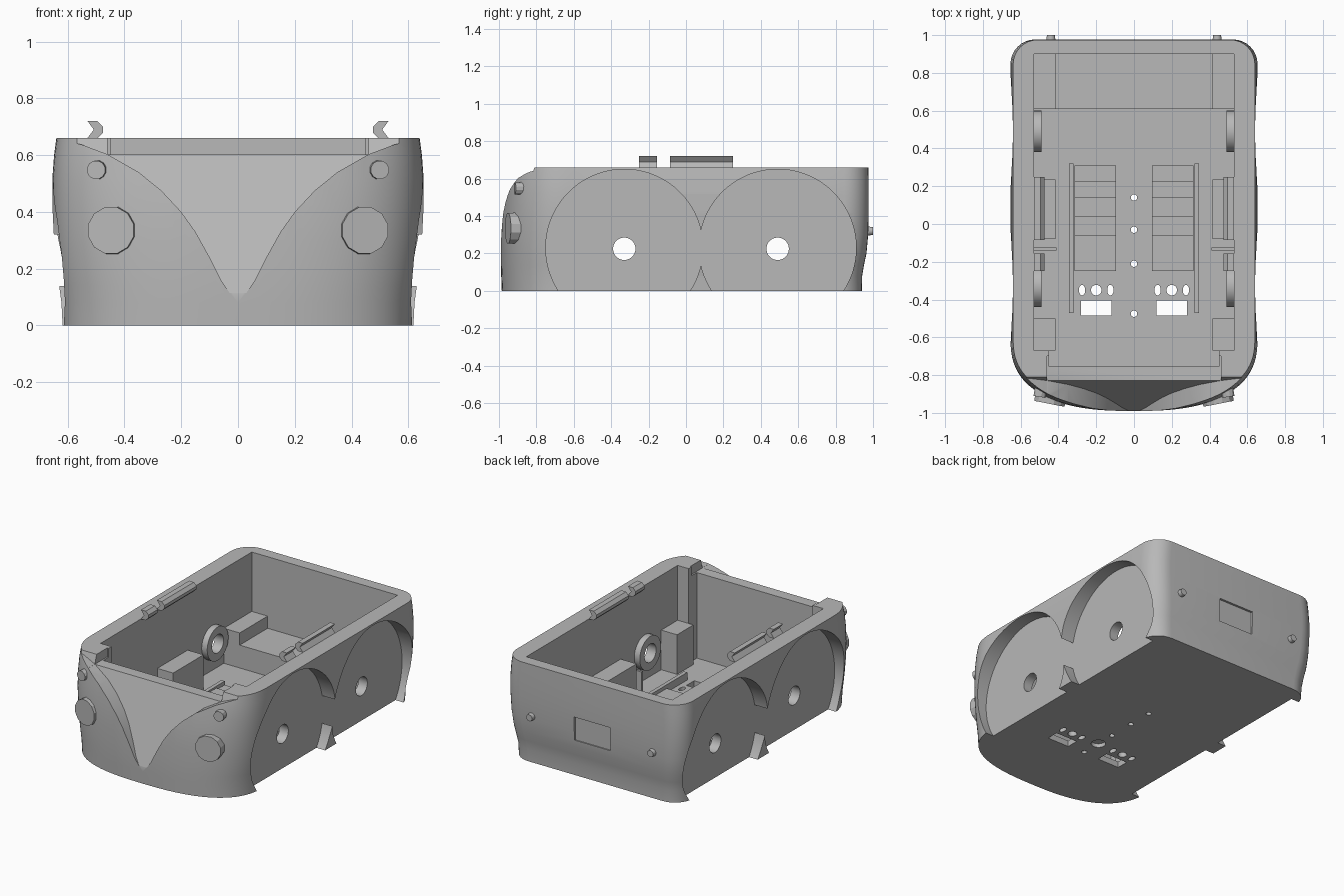
import bpy, bmesh, math
from mathutils import Vector

if "Cube" in bpy.data.objects:
    bpy.data.objects.remove(bpy.data.objects["Cube"], do_unlink=True)

grey = bpy.data.materials.new("plain_grey")
grey.use_nodes = True
grey.diffuse_color = (0.48, 0.48, 0.48, 1)
grey.node_tree.nodes["Principled BSDF"].inputs["Base Color"].default_value = (0.48, 0.48, 0.48, 1)


def add_object(name, bm):
    bmesh.ops.recalc_face_normals(bm, faces=bm.faces)
    mesh = bpy.data.meshes.new(name)
    bm.to_mesh(mesh)
    bm.free()
    mesh.materials.append(grey)
    obj = bpy.data.objects.new(name, mesh)
    bpy.context.collection.objects.link(obj)
    return obj


def loft(name, rings):
    """Closed solid through rings that share a point count."""
    bm = bmesh.new()
    loops = [[bm.verts.new(p) for p in ring] for ring in rings]
    n = len(loops[0])
    for a, b in zip(loops, loops[1:]):
        for i in range(n):
            j = (i + 1) % n
            bm.faces.new((a[i], a[j], b[j], b[i]))
    bm.faces.new(loops[0][::-1])
    bm.faces.new(loops[-1])
    return add_object(name, bm)


def box(name, x, y, z):
    return loft(name, [[(x[0], y[0], h), (x[1], y[0], h), (x[1], y[1], h), (x[0], y[1], h)] for h in z])


def rod(name, start, end, radius, sides=48, squash=1.0, tip=1.0):
    """Cylinder between two points; tip scales the far end."""
    start, end = Vector(start), Vector(end)
    axis = (end - start).normalized()
    u = axis.cross(Vector((0, 1, 0) if abs(axis.z) > 0.9 else (0, 0, 1))).normalized()
    v = axis.cross(u)
    angles = [2 * math.pi * (i + 0.5) / sides for i in range(sides)]
    return loft(name, [[c + (u * math.cos(a) * squash + v * math.sin(a)) * radius * k for a in angles]
                       for c, k in ((start, 1.0), (end, tip))])


def carve(obj, cutter):
    """Subtract a cutter and discard it."""
    mod = obj.modifiers.new("cut", "BOOLEAN")
    mod.operation, mod.solver, mod.object = "DIFFERENCE", "EXACT", cutter
    deps = bpy.context.evaluated_depsgraph_get()
    mesh = bpy.data.meshes.new_from_object(obj.evaluated_get(deps))
    obj.modifiers.clear()
    obj.data = mesh
    bpy.data.objects.remove(cutter, do_unlink=True)


def smooth(obj, angle=30):
    bpy.ops.object.select_all(action="DESELECT")
    obj.select_set(True)
    bpy.context.view_layer.objects.active = obj
    bpy.ops.object.shade_smooth_by_angle(angle=math.radians(angle))


# Outer body: plan contour with bowed nose and rounded rear corners
def contour(z, width, nose, rear):
    half, power, start, r = [], 2.6, -0.6, 0.13
    for i in range(25):
        t = math.pi / 2 * i / 24
        s, c = math.sin(t) ** (2 / power), max(math.cos(t), 0) ** (2 / power)
        half.append((width * s, start + (nose - start) * c))
    for i in range(9):
        t = math.pi / 2 * i / 8
        half.append((width - r + r * math.cos(t), rear - r + r * math.sin(t)))
    left = [(-x, y) for x, y in reversed(half[1:])]
    return [(x, y, z) for x, y in half + left]


sections = [(0, 0.618, -0.985, 0.94), (0.08, 0.622, -0.988, 0.942), (0.14, 0.63, -0.99, 0.952),
            (0.2, 0.638, -0.99, 0.965), (0.3, 0.648, -0.99, 0.974), (0.42, 0.654, -0.985, 0.977),
            (0.52, 0.654, -0.975, 0.977), (0.6, 0.648, -0.965, 0.976), (0.66, 0.64, -0.95, 0.975)]
body = loft("body_shell", [contour(*s) for s in sections])

# Open interior
plan = [(0.53, 0.9), (0.53, -0.67), (0.45, -0.67), (0.45, -0.755)]
plan += [(-x, y) for x, y in reversed(plan)]
carve(body, loft("interior_cut", [[(x, y, z) for x, y in plan] for z in (0.04, 0.9)]))

# V shaped front panel: sloped plane set behind the nose
vee = [(0.03, 0.115), (0.06, 0.16), (0.1, 0.24), (0.15, 0.33), (0.2, 0.4), (0.27, 0.475),
       (0.35, 0.54), (0.46, 0.603), (0.55, 0.637), (0.64, 0.658), (0.72, 0.67), (0.72, 0.8)]
outline = [(-x, z) for x, z in reversed(vee)] + [(0, 0.11)] + vee
front_ring = [(x, -1.3, z) for x, z in outline]
panel_ring = [(x, -0.99 + (z - 0.11) * 0.327, z) for x, z in outline]
carve(body, loft("vee_cut", [front_ring, panel_ring]))
carve(body, box("front_notch_cut", (-0.46, 0.46), (-1.3, -0.7), (0.602, 0.9)))

# Wheel recesses and axle holes
WHEELS = (-0.33, 0.49)
for s in (-1, 1):
    for y in WHEELS:
        carve(body, rod("recess_cut", (s * 0.555, y, 0.23), (s * 0.9, y, 0.23), 0.42, 96))
        carve(body, rod("axle_cut", (s * 0.4, y, 0.225), (s * 0.7, y, 0.225), 0.06, 32))

# Floor openings
for s in (-1, 1):
    carve(body, box("slot_cut", (s * 0.2 - 0.08, s * 0.2 + 0.08), (-0.485, -0.405), (-0.1, 0.1)))
    for x, squash in ((0.125, 0.6), (0.2, 1), (0.275, 0.6)):
        carve(body, rod("port_cut", (s * x, -0.35, -0.1), (s * x, -0.35, 0.1), 0.028, 20, squash))
for y in (0.14, -0.03, -0.21, -0.475):
    carve(body, rod("screw_cut", (0, y, -0.1), (0, y, 0.1), 0.017, 16))
carve(body, rod("countersink_cut", (0, -0.34, -0.1), (0, -0.34, 0.025), 0.045, 24))

# Shallow rear plate recess
carve(body, box("plate_cut", (-0.13, 0.13), (0.962, 1.2), (0.245, 0.4)))
smooth(body)

# Rear interior shelf
box("rear_shelf", (-0.535, 0.535), (0.61, 0.905), (0.03, 0.19))

for s, side in ((-1, "right"), (1, "left")):
    def sided(a, b):
        return tuple(sorted((s * a, s * b)))

    # Interior blocks along the side walls
    box(side + "_rear_block", sided(0.415, 0.535), (0.61, 0.905), (0.03, 0.27))
    box(side + "_middle_block", sided(0.415, 0.535), (-0.08, 0.235), (0.03, 0.27))
    box(side + "_front_block", sided(0.415, 0.535), (-0.67, -0.5), (0.03, 0.3))
    box(side + "_floor_rail", sided(0.32, 0.345), (-0.47, 0.32), (0.03, 0.09))
    box(side + "_wall_rib", sided(0.41, 0.535), (-0.14, -0.125), (0.03, 0.2))

    # Ribbed tray on the floor
    ends = (-0.25, -0.06, 0.04, 0.14, 0.225, 0.31)
    for i, (a, b) in enumerate(zip(ends, ends[1:])):
        box(side + "_tray_step", sided(0.095, 0.315), (a, b), (0.03, 0.07 + 0.012 * (i % 2)))

    # Axle bosses inside the walls
    for y in WHEELS:
        boss = rod(side + "_axle_boss", (s * 0.535, y, 0.225), (s * 0.49, y, 0.225), 0.11, 40)
        carve(boss, rod("boss_cut", (s * 0.4, y, 0.225), (s * 0.7, y, 0.225), 0.06, 32))
        smooth(boss)

    # Chevron clips on the rim
    profile = [(0.53, 0.72), (0.495, 0.72), (0.475, 0.7), (0.475, 0.68), (0.495, 0.66),
               (0.532, 0.658), (0.508, 0.69)]
    for a, b in ((-0.25, -0.155), (-0.085, 0.25)):
        loft(side + "_rim_clip", [[(s * x, y, z) for x, z in profile] for y in (a, b)])

    # Headlight and small lamp, facing slightly outward
    rod(side + "_headlight", (s * 0.43, -0.86, 0.335), (s * 0.448, -0.952, 0.335), 0.088, 12, tip=0.96)
    rod(side + "_small_lamp", (s * 0.485, -0.83, 0.548), (s * 0.5, -0.915, 0.548), 0.035, 12, tip=0.95)

    # Rear knob
    smooth(rod(side + "_rear_knob", (s * 0.44, 0.95, 0.32), (s * 0.44, 1.0, 0.32), 0.027, 16, tip=0.8))
